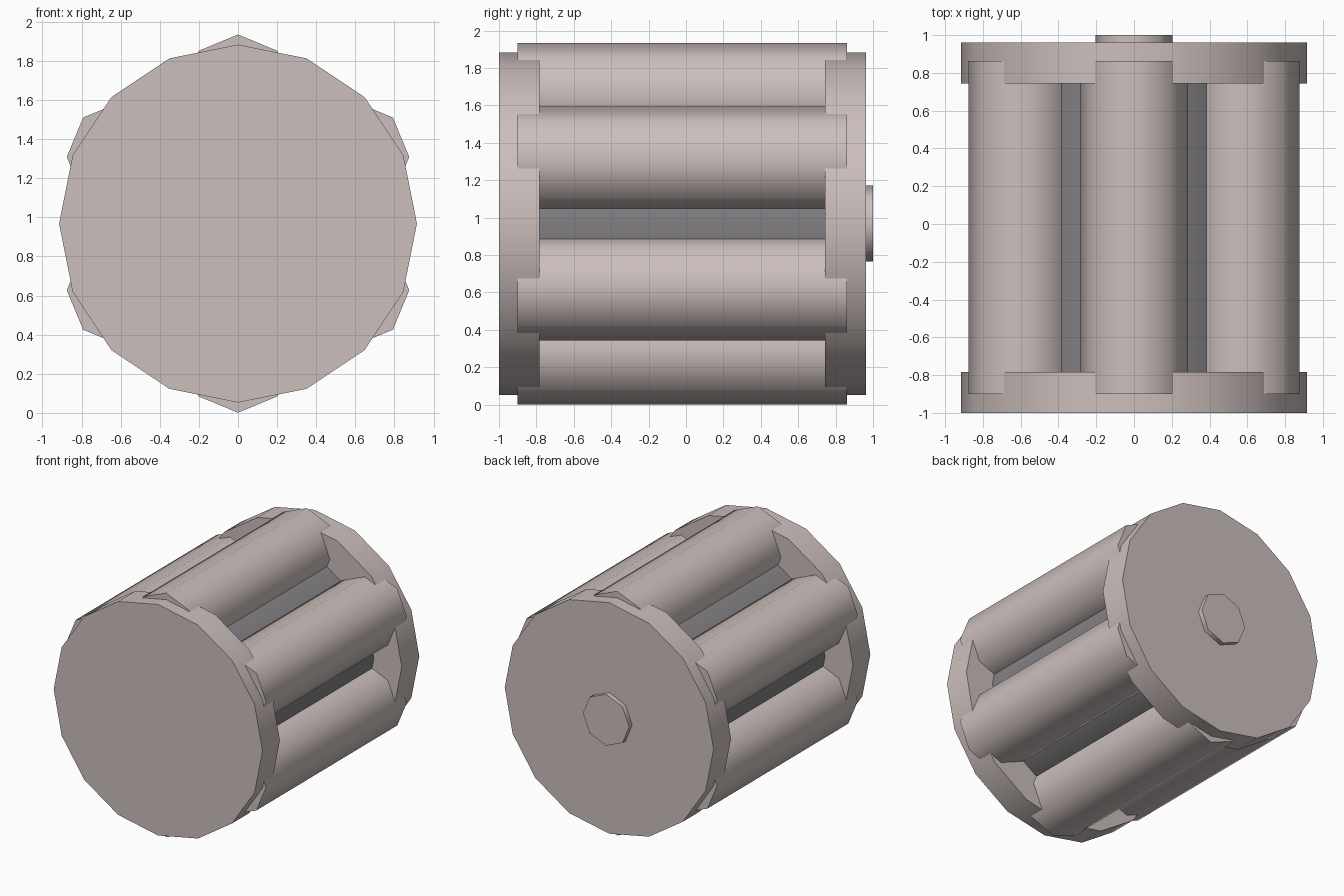
import bpy
import math

if "Cube" in bpy.data.objects:
    bpy.data.objects.remove(bpy.data.objects["Cube"])

CZ = 0.968  # height of the central axis


def material(name, rgb):
    m = bpy.data.materials.new(name)
    m.diffuse_color = (*rgb, 1.0)
    m.use_nodes = True
    m.node_tree.nodes["Principled BSDF"].inputs["Base Color"].default_value = m.diffuse_color
    return m


shell = material("warm_grey", (0.60, 0.52, 0.505))
dark = material("dark_grey", (0.23, 0.22, 0.23))


def rod(name, sides, radius, y0, y1, mat, x=0.0, z=CZ):
    """Cylinder lying along y, smooth around and sharp at its ends."""
    bpy.ops.mesh.primitive_cylinder_add(
        vertices=sides, radius=radius, depth=y1 - y0,
        location=(x, (y0 + y1) / 2, z), rotation=(math.pi / 2, 0, 0))
    ob = bpy.context.object
    ob.name = name
    ob.data.materials.append(mat)
    bpy.ops.object.shade_smooth_by_angle(angle=math.radians(50))
    return ob


# End plates and the rear hub
rod("front_plate", 16, 0.915, -1.0, -0.783, shell)
rod("rear_plate", 16, 0.915, 0.743, 0.962, shell)
rod("rear_hub", 8, 0.203, 0.95, 1.0, shell)

# Dark inner core seen between the tubes
rod("core", 16, 0.67, -0.79, 0.75, dark)

# Ring of six tubes
for i in range(6):
    a = math.radians(90 + 60 * i)
    rod(f"tube_{i + 1}", 8, 0.285, -0.9, 0.862, shell,
        x=0.682 * math.cos(a), z=CZ + 0.682 * math.sin(a))
